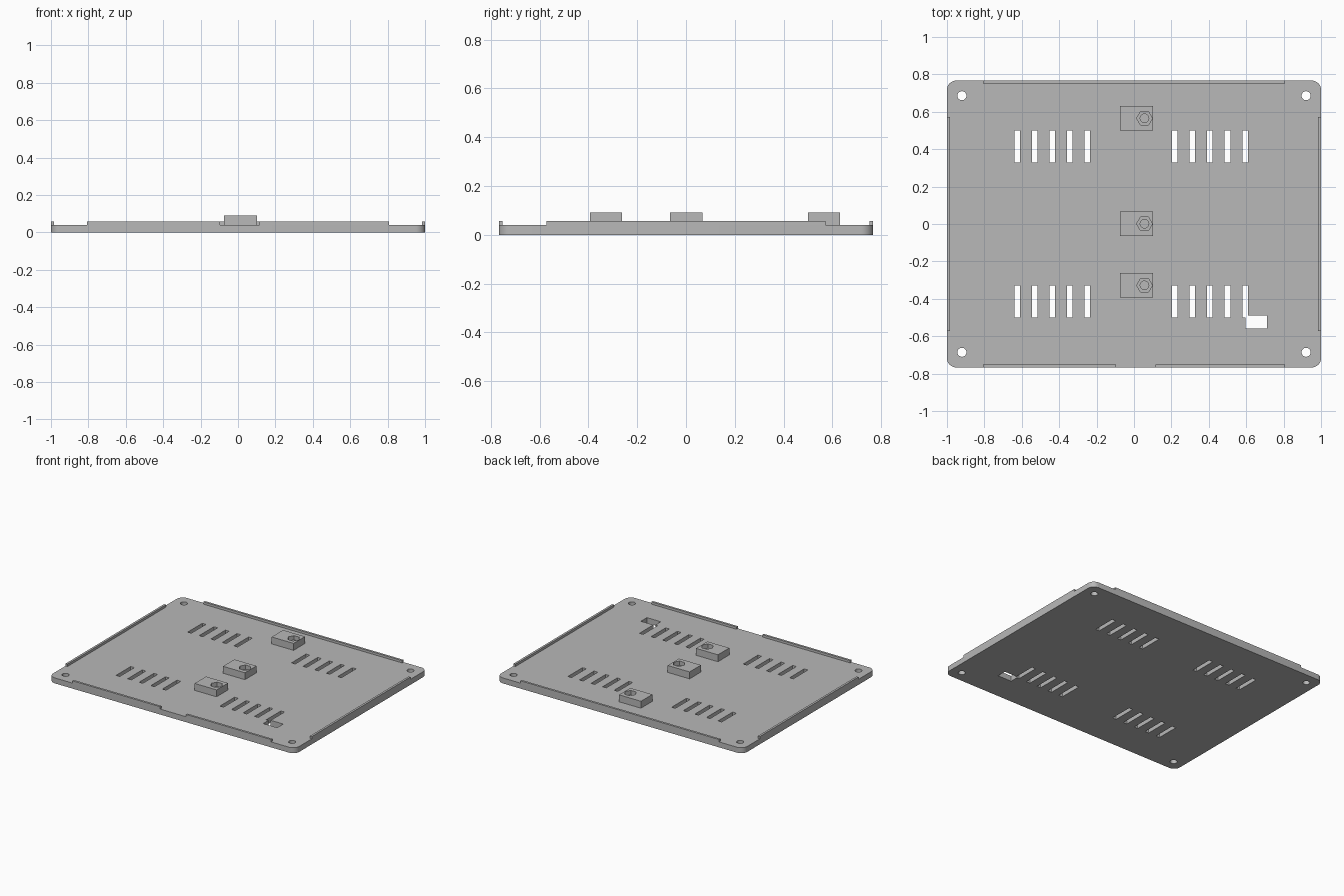
import bpy, bmesh, math

if "Cube" in bpy.data.objects:
    bpy.data.objects.remove(bpy.data.objects["Cube"])

grey = bpy.data.materials.new("plain grey")
grey.diffuse_color = (0.48, 0.48, 0.48, 1)
grey.use_nodes = True
grey.node_tree.nodes["Principled BSDF"].inputs["Base Color"].default_value = grey.diffuse_color


def rect(x0, x1, y0, y1):
    return [(x0, y0), (x1, y0), (x1, y1), (x0, y1)]


def ring(cx, cy, r, n):
    return [(cx + r * math.cos(2 * math.pi * i / n),
             cy + r * math.sin(2 * math.pi * i / n)) for i in range(n)]


def rounded(hx, hy, r, n=8):
    pts = []
    for k, (sx, sy) in enumerate([(1, 1), (-1, 1), (-1, -1), (1, -1)]):
        for i in range(n + 1):
            a = math.pi / 2 * (k + i / n)
            pts.append((sx * (hx - r) + r * math.cos(a),
                        sy * (hy - r) + r * math.sin(a)))
    return pts


def slab(name, loops, z0, z1):
    """Extrude a flat outline (first loop) with holes (other loops)."""
    cu = bpy.data.curves.new(name + "_profile", 'CURVE')
    cu.dimensions = '2D'
    cu.fill_mode = 'BOTH'
    cu.extrude = (z1 - z0) / 2
    for pts in loops:
        s = cu.splines.new('POLY')
        s.points.add(len(pts) - 1)
        for p, (x, y) in zip(s.points, pts):
            p.co = (x, y, 0, 1)
        s.use_cyclic_u = True
    tmp = bpy.data.objects.new(name + "_profile", cu)
    bpy.context.collection.objects.link(tmp)
    dg = bpy.context.evaluated_depsgraph_get()
    me = bpy.data.meshes.new_from_object(tmp.evaluated_get(dg))
    bpy.data.objects.remove(tmp)
    bpy.data.curves.remove(cu)
    bm = bmesh.new()
    bm.from_mesh(me)
    bmesh.ops.remove_doubles(bm, verts=bm.verts, dist=1e-5)
    bmesh.ops.translate(bm, verts=bm.verts, vec=(0, 0, (z0 + z1) / 2))
    bmesh.ops.recalc_face_normals(bm, faces=bm.faces)
    bm.to_mesh(me)
    bm.free()
    me.materials.clear()
    me.materials.append(grey)
    me.shade_smooth()
    me.set_sharp_from_angle(angle=math.radians(30))
    me.name = name
    ob = bpy.data.objects.new(name, me)
    bpy.context.collection.objects.link(ob)
    return ob


HX, HY, T = 1.0, 0.767, 0.04      # half sizes and thickness of the plate
LIP, LIP_TOP = 0.016, 0.057

# Base plate with screw holes, vent slots and a cable opening
holes = [ring(sx * 0.92, sy * 0.686, 0.024, 32) for sx in (-1, 1) for sy in (-1, 1)]
for start in (-0.625, 0.218):
    for i in range(5):
        x = start + i * 0.094
        for y0, y1 in ((0.33, 0.5), (-0.5, -0.33)):
            if start > 0 and i == 4 and y0 < 0:
                # last slot runs into the cable opening
                holes.append([(x - .015, y1), (x - .015, y0), (0.597, y0),
                              (0.597, -0.56), (0.71, -0.56), (0.71, -0.49),
                              (x + .015, -0.49), (x + .015, y1)])
            else:
                holes.append(rect(x - .015, x + .015, y0, y1))
slab("base_plate", [rounded(HX, HY, 0.05)] + holes, 0, T)

# Raised lips along the edges, the front one split by a gap
slab("back_lip", [rect(-0.806, 0.806, HY - LIP, HY)], T, LIP_TOP)
slab("front_lip_left", [rect(-0.806, -0.095, -HY, -HY + LIP)], T, LIP_TOP)
slab("front_lip_right", [rect(0.116, 0.806, -HY, -HY + LIP)], T, LIP_TOP)
slab("left_lip", [rect(-HX, -HX + LIP, -0.572, 0.572)], T, LIP_TOP)
slab("right_lip", [rect(HX - LIP, HX, -0.572, 0.572)], T, LIP_TOP)

# Mounting blocks: bolt hole below, hexagonal nut pocket above
for tag, y in (("back", 0.565), ("middle", 0.001), ("front", -0.328)):
    outline = rect(-0.076, 0.102, y - 0.066, y + 0.066)
    slab(tag + "_block_lower", [outline, ring(0.056, y, 0.023, 32)], T, 0.06)
    slab(tag + "_block_upper", [outline, ring(0.056, y, 0.042, 6)], 0.06, 0.091)
